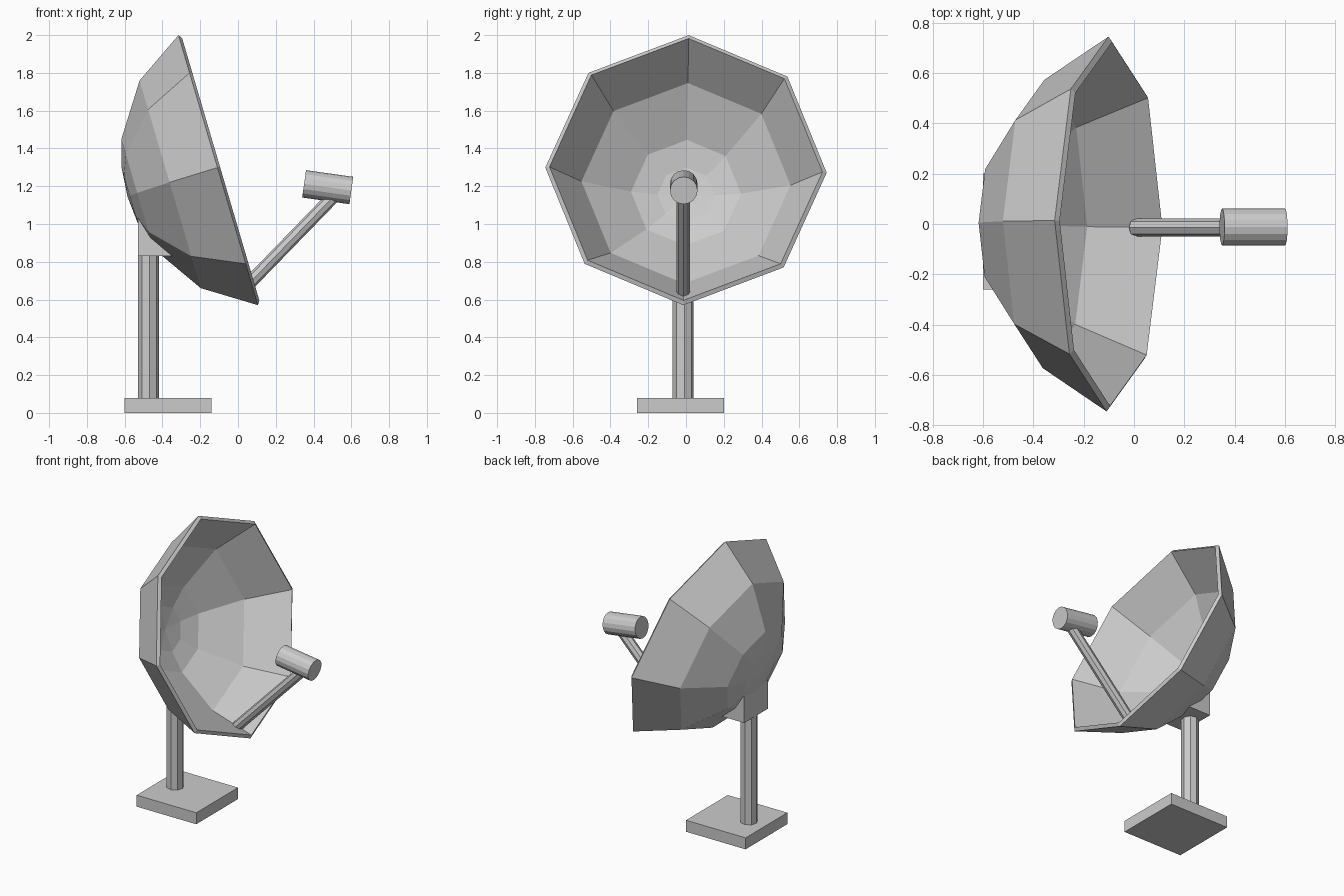
import bpy, bmesh, math
from mathutils import Vector, Matrix

if "Cube" in bpy.data.objects:
    bpy.data.objects.remove(bpy.data.objects["Cube"])


def make(name, bm):
    bmesh.ops.recalc_face_normals(bm, faces=bm.faces)
    me = bpy.data.meshes.new(name)
    bm.to_mesh(me)
    bm.free()
    ob = bpy.data.objects.new(name, me)
    bpy.context.collection.objects.link(ob)
    return ob


def box(name, lo, hi):
    lo, hi = Vector(lo), Vector(hi)
    bm = bmesh.new()
    bmesh.ops.create_cube(bm, size=1, matrix=Matrix.Translation((lo + hi) / 2)
                          @ Matrix.Diagonal((*(hi - lo), 1)))
    return make(name, bm)


def rod(name, p, q, r, sides, roll=0):
    p, q = Vector(p), Vector(q)
    d = q - p
    m = (Matrix.Translation((p + q) / 2) @ d.to_track_quat('Z', 'Y').to_matrix().to_4x4()
         @ Matrix.Rotation(math.radians(roll), 4, 'Z'))
    bm = bmesh.new()
    bmesh.ops.create_cone(bm, cap_ends=True, segments=sides, radius1=r, radius2=r,
                          depth=d.length, matrix=m)
    return make(name, bm)


# Dish outer profile: (radius, position along the axis)
PROFILE = [(0.745, 0), (0.573, -0.265), (0.303, -0.445), (0.156, -0.487)]
APEX = -0.5
SIDES = 8


def dish_shape(name, lid):
    bm = bmesh.new()
    rings = []
    for r, a in PROFILE:
        angles = [math.radians(360 / SIDES * k - 1.1) for k in range(SIDES)]
        rings.append([bm.verts.new((a, r * math.cos(t), r * math.sin(t))) for t in angles])
    tip = bm.verts.new((APEX, 0, 0))
    for k in range(SIDES):
        n = (k + 1) % SIDES
        for A, B in zip(rings, rings[1:]):
            bm.faces.new((A[k], A[n], B[n], B[k]))
        bm.faces.new((rings[-1][k], rings[-1][n], tip))
    if lid:
        bm.faces.new(rings[0])
    ob = make(name, bm)
    ob.location = (-0.105, 0, 1.285)
    ob.rotation_euler = (0, math.radians(-16.4), 0)
    return ob


# Faceted reflector with a thin inward wall
dish = dish_shape("dish", False)
# make face normals point away from the bowl interior
me = dish.data
if me.polygons[0].normal.dot(me.polygons[0].center - Vector((0, 0, 0))) < 0:
    me.flip_normals()
sol = dish.modifiers.new("wall", 'SOLIDIFY')
sol.thickness = 0.025
sol.offset = -1
sol.use_even_offset = True

# Stand: base plate, post and mounting block trimmed to the bowl
box("base_plate", (-0.60, -0.26, 0), (-0.14, 0.20, 0.08))
rod("post", (-0.475, -0.015, 0.06), (-0.475, -0.015, 0.85), 0.056, 8, 7)
block = box("mount_block", (-0.53, -0.145, 0.83), (-0.30, 0.115, 1.03))
cutter = dish_shape("dish_cutter", True)
cutter.scale = (0.985, 0.985, 0.985)
cutter.hide_render = True
cutter.hide_viewport = True
cut = block.modifiers.new("trim", 'BOOLEAN')
cut.operation = 'DIFFERENCE'
cut.solver = 'EXACT'
cut.object = cutter

# Feed arm and receiver
rod("feed_arm", (0.005, -0.014, 0.63), (0.50, -0.014, 1.14), 0.035, 8)
rod("receiver", (0.35, -0.012, 1.2125), (0.60, -0.012, 1.1775), 0.073, 16)
